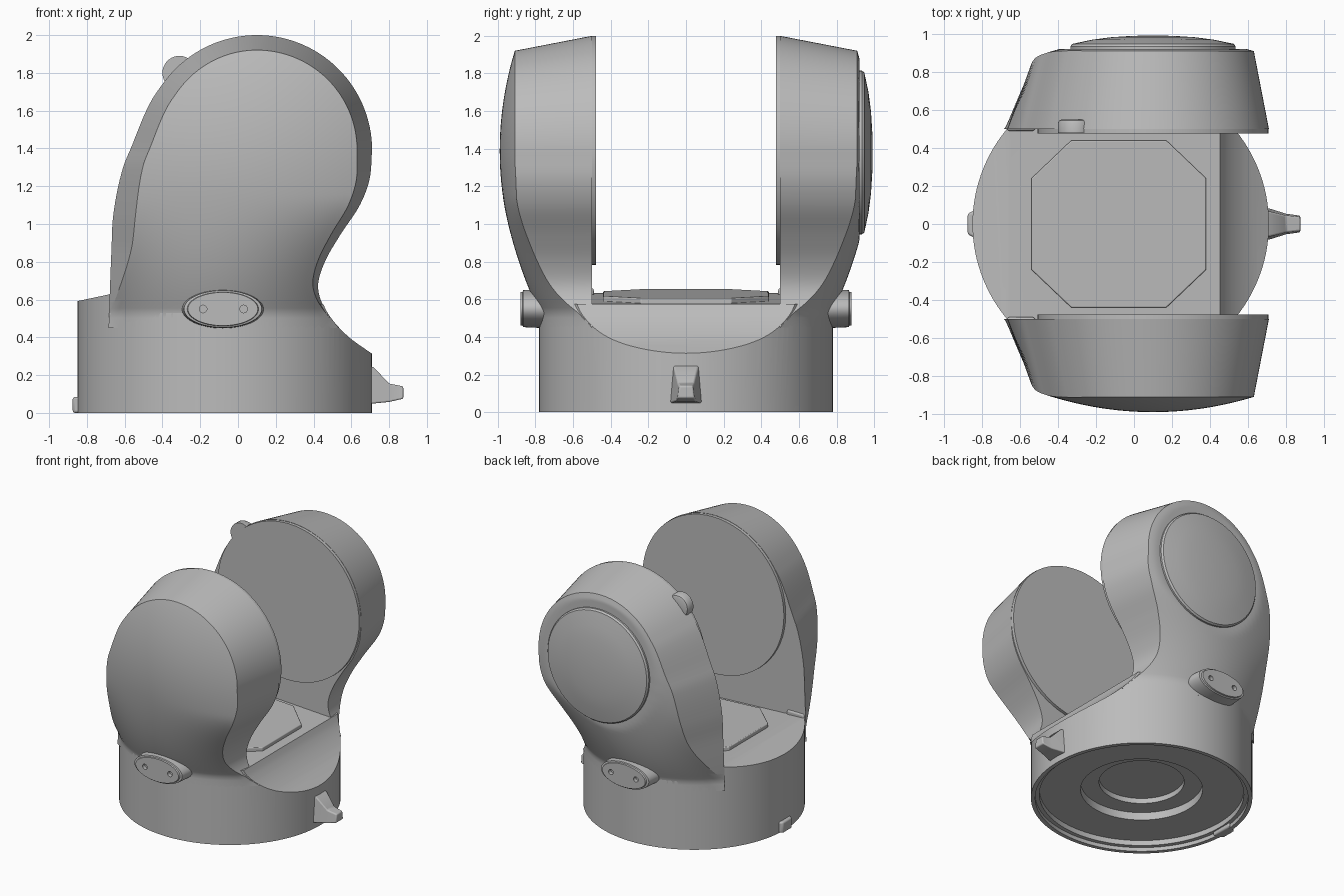
import bpy, bmesh, math
from mathutils import Vector

cube = bpy.data.objects.get("Cube")
if cube:
    bpy.data.objects.remove(cube, do_unlink=True)

grey = bpy.data.materials.new("plain_grey")
grey.use_nodes = True
COLOUR = (0.5, 0.5, 0.5, 1)
grey.diffuse_color = COLOUR
grey.node_tree.nodes["Principled BSDF"].inputs["Base Color"].default_value = COLOUR

CX, R = -0.07, 0.78            # base cylinder
HX, HZ, HR = 0.10, 1.39, 0.61  # round head of each arm


def loft(name, rings, angle=30, bevel=0):
    """Skin a stack of closed rings and cap both ends."""
    bm = bmesh.new()
    loops = [[bm.verts.new(p) for p in ring] for ring in rings]
    n = len(loops[0])
    for a, b in zip(loops, loops[1:]):
        for i in range(n):
            j = (i + 1) % n
            bm.faces.new((a[i], a[j], b[j], b[i]))
    bm.faces.new(loops[0])
    bm.faces.new(loops[-1])
    bmesh.ops.recalc_face_normals(bm, faces=bm.faces)
    mesh = bpy.data.meshes.new(name)
    bm.to_mesh(mesh)
    bm.free()
    ob = bpy.data.objects.new(name, mesh)
    bpy.context.collection.objects.link(ob)
    mesh.materials.append(grey)
    if bevel:
        mod = ob.modifiers.new("soft_edges", 'BEVEL')
        mod.width, mod.segments = bevel, 3
    smooth(ob, angle)
    return ob


def smooth(ob, angle=30):
    bpy.ops.object.select_all(action='DESELECT')
    ob.select_set(True)
    bpy.context.view_layer.objects.active = ob
    bpy.ops.object.shade_smooth_by_angle(angle=math.radians(angle))


def carve(ob, cutter, operation):
    """Apply a boolean and discard the cutter."""
    mod = ob.modifiers.new("cut", 'BOOLEAN')
    mod.object, mod.operation, mod.solver = cutter, operation, 'EXACT'
    bpy.context.view_layer.objects.active = ob
    bpy.ops.object.modifier_apply(modifier=mod.name)
    bpy.data.objects.remove(cutter, do_unlink=True)
    smooth(ob)


def oval(x, y, z, rx, rz, n=64):
    """Ellipse facing along y."""
    return [(x + rx * math.cos(2 * math.pi * i / n), y,
             z + rz * math.sin(2 * math.pi * i / n)) for i in range(n)]


def curve(table, t):
    """Smooth interpolation through (t, value) pairs."""
    if t <= table[0][0]:
        return table[0][1]
    slope = [(b[1] - a[1]) / (b[0] - a[0]) for a, b in zip(table, table[1:])]
    tang = [slope[0]] + [(a + b) / 2 for a, b in zip(slope, slope[1:])] + [slope[-1]]
    for i, ((t0, v0), (t1, v1)) in enumerate(zip(table, table[1:])):
        if t <= t1:
            h, u = t1 - t0, (t - t0) / (t1 - t0)
            return (v0 * (1 + 2 * u) * (1 - u) ** 2 + tang[i] * h * u * (1 - u) ** 2
                    + v1 * u * u * (3 - 2 * u) + tang[i + 1] * h * u * u * (u - 1))
    return table[-1][1]


# Base: turned cup with a stepped hollow underneath
turned = [(0.001, .17), (.30, .17), (.30, .13), (.43, .13), (.43, .07), (.72, .07),
          (.72, .03), (.75, .03), (.75, 0), (R, 0), (R, .8), (.001, .8)]
N = 128
base = loft("base", [[(CX + r * math.cos(2 * math.pi * i / N),
                       r * math.sin(2 * math.pi * i / N), z) for i in range(N)]
                     for r, z in turned])

# Side outline of the arm: right edge with its waist, and left edge
RIGHT = [(.32, .70), (.39, .60), (.48, .51), (.54, .468), (.60, .437), (.68, .424), (.80, .46),
         (.94, .54), (1.10, .645), (1.23, .695), (HZ, HX + HR)]
LEFT = [(.45, -.685), (.60, -.68), (.86, -.67), (1.05, -.66), (1.31, -.605),
        (HZ, -.572), (1.66, -.455), (1.75, -.393)]

# Trim the base top to a sloped deck and the scoop in front of it
deck = [(-1, -.1), (-1, .56), (-.66, .632), (.452, .575)]
deck += [(curve(RIGHT, z), z) for z in (.54, .51, .48, .45, .42, .39, .36, .32)]
deck += [(.8, .25), (.8, -.1)]
carve(base, loft("deck_trim", [[(x, y, z) for x, z in deck] for y in (-1, 1)]), 'INTERSECT')


def head_half(z):
    return math.sqrt(max(HR ** 2 - (z - HZ) ** 2, 0))


def outer_y(x, z, limit):
    """Outer skin: domed head that melts into the base cylinder."""
    dome = .99 - .08 * ((z - HZ) / .53) ** 2
    w = min(max((z - .45) / .7, 0), 1)
    w = w * w * (3 - 2 * w)
    round_fall = math.sqrt(max(R * R - (x - CX) ** 2, .01)) - R
    dome_fall = -.08 * ((x - HX) / .53) ** 2
    return min(limit, max(R, dome) + round_fall * (1 - w) + dome_fall * w)


def arm(name, side, limit):
    heights = [.45 + (HZ - .45) * i / 36 for i in range(36)]
    heights += [HZ + HR * math.sin(math.pi / 2 * i / 30) for i in range(30)] + [HZ + HR * .9998]
    rings, M = [], 28
    for z in heights:
        xr = curve(RIGHT, z) if z < HZ else HX + head_half(z)
        xl = curve(LEFT, z) if z < 1.75 else HX - head_half(z)
        if z < HZ:
            zo = z
            ol = xl + curve([(.5, 0), (.9, .11), (HZ, .1)], z)
            orr = xr - curve([(.45, 0), (.7, .03), (HZ, .08)], z)
        else:
            zo = HZ + (z - HZ) * .87
            ol, orr = HX + (xl - HX) * .85, HX + (xr - HX) * .87
        ring = [(xl, side * .5, z)]
        for i in range(M + 1):
            x = ol + (orr - ol) * i / M
            ring.append((x, side * max(outer_y(x, zo, limit), .501), zo))
        ring.append((xr, side * .5, z))
        rings.append(ring)
    loft(name, rings, 28)


def side_oval(name, side, stations, x, z, stretch=1):
    """Oval plug built from (y, radius) stations on one side."""
    return loft(name, [oval(x, side * y, z, r * stretch, r) for y, r in stations])


for label, side, limit in (("front", -1, 1.0), ("back", 1, .922)):
    arm(label + "_arm", side, limit)
    # Round pad on the inner face
    side_oval(label + "_inner_pad", side, [(.477, .608), (.502, .608)], HX, HZ)
    # Oval plug with two screw holes
    plug = side_oval(label + "_plug", side,
                     [(.70, .105), (.83, .1), (.865, .098), (.868, .09), (.88, .088)],
                     -.08, .55, 2.1)
    for x in (-.185, .03):
        carve(plug, side_oval("hole", side, [(.85, .02), (.9, .02)], x, .55), 'DIFFERENCE')
    # Little lug where the arm's inner edge meets the deck
    y0, y1 = side * .49, side * .53
    loft(label + "_lug", [[(-.67, y0, z), (-.67, y1, z), (-.52, y1, z), (-.52, y0, z)]
                          for z in (.55, .66)], bevel=.015)

# Round cover on the back arm
side_oval("back_cover", 1, [(.89, .435), (.935, .435), (.948, .425), (.952, .405), (.97, .32),
                            (.983, .22), (.99, .11), (.992, .02)], HX, 1.38)

# Rounded stop on the back arm's rim
side_oval("rim_stop", 1, [(.48, .09), (.53, .09), (.545, .083), (.55, .07)], -.31, 1.80)

# Octagonal plate lying on the sloped deck
octagon = [(.38, .24), (.17, .44), (-.33, .44), (-.54, .24)]
octagon += [(x, -y) for x, y in reversed(octagon)]
loft("deck_plate", [[(x, y, .598 - .052 * x + dz) for x, y in octagon]
                    for dz in (-.03, .028)], bevel=.006)

# Pointer tab at the right-hand end of the base
loft("pointer_tab", [[(x, -w, lo), (x, w, lo), (x, w * .8, hi), (x, -w * .8, hi)]
                     for x, w, lo, hi in ((.66, .09, .045, .265), (.72, .08, .05, .24),
                                          (.80, .055, .058, .155), (.875, .045, .075, .14))],
     bevel=.008)

# Small foot bump at the opposite end
loft("foot_bump", [[(-.80, -.09, z), (-.875, -.055, z), (-.875, .055, z), (-.80, .09, z)]
                   for z in (0, .085)], bevel=.012)
